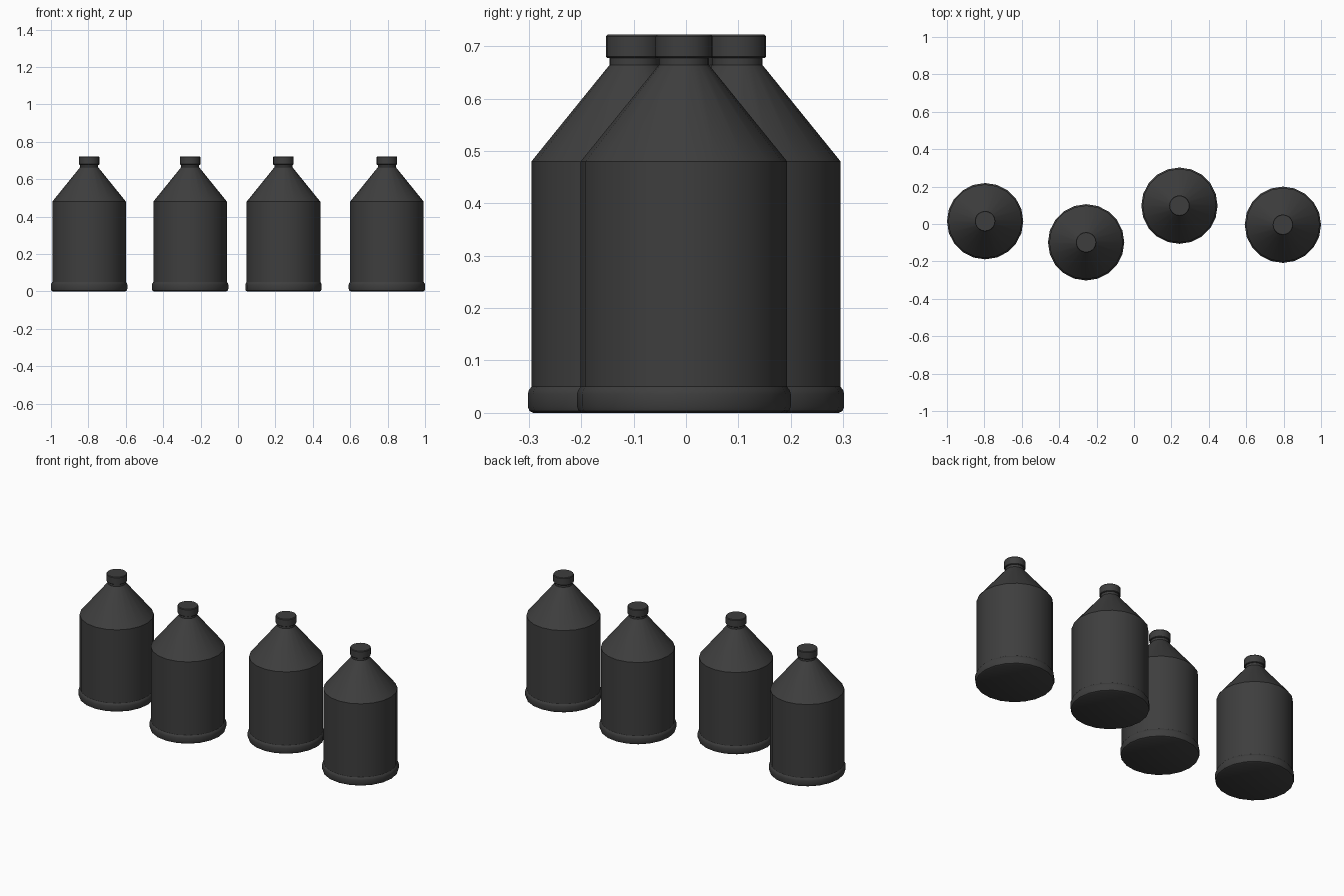
import bpy, bmesh, math

cube = bpy.data.objects.get("Cube")
if cube:
    bpy.data.objects.remove(cube, do_unlink=True)

SIDES = 20

# One charcoal plastic for everything
charcoal = bpy.data.materials.new("charcoal_plastic")
charcoal.use_nodes = True
colour = (0.048, 0.048, 0.048, 1)
charcoal.diffuse_color = colour
charcoal.node_tree.nodes["Principled BSDF"].inputs["Base Color"].default_value = colour


def lathe(name, profile):
    """Revolve (radius, height) points around z, closing both ends."""
    bm = bmesh.new()
    rings = []
    for r, z in profile:
        rings.append([bm.verts.new((r * math.cos(a), r * math.sin(a), z))
                      for a in (math.tau * i / SIDES for i in range(SIDES))])
    for low, high in zip(rings, rings[1:]):
        for i in range(SIDES):
            j = (i + 1) % SIDES
            bm.faces.new((low[i], low[j], high[j], high[i]))
    bm.faces.new(rings[0][::-1])
    bm.faces.new(rings[-1])
    mesh = bpy.data.meshes.new(name)
    bm.to_mesh(mesh)
    bm.free()
    mesh.materials.append(charcoal)
    return mesh


# Bottle: rounded foot band, straight wall, conical shoulder, short neck
body_mesh = lathe("bottle_body", [
    (0.194, 0), (0.201, 0.004), (0.204, 0.012), (0.204, 0.036), (0.202, 0.043),
    (0.197, 0.05), (0.197, 0.48), (0.048, 0.664), (0.048, 0.682)])

# Screw cap with softened rims
cap_mesh = lathe("bottle_cap", [
    (0.052, 0.677), (0.055, 0.68), (0.055, 0.718), (0.052, 0.722)])

# Four bottles in a loose row
places = {"right_outer": (-0.796, 0.015), "right_inner": (-0.256, -0.098),
          "left_inner": (0.243, 0.098), "left_outer": (0.796, -0.004)}

bpy.ops.object.select_all(action='DESELECT')
for side, (x, y) in places.items():
    for part, mesh in (("bottle", body_mesh), ("cap", cap_mesh)):
        obj = bpy.data.objects.new(f"{side}_{part}", mesh)
        obj.location = (x, y, 0)
        bpy.context.collection.objects.link(obj)
        obj.select_set(True)
        bpy.context.view_layer.objects.active = obj
bpy.ops.object.shade_smooth_by_angle(angle=math.radians(35))
